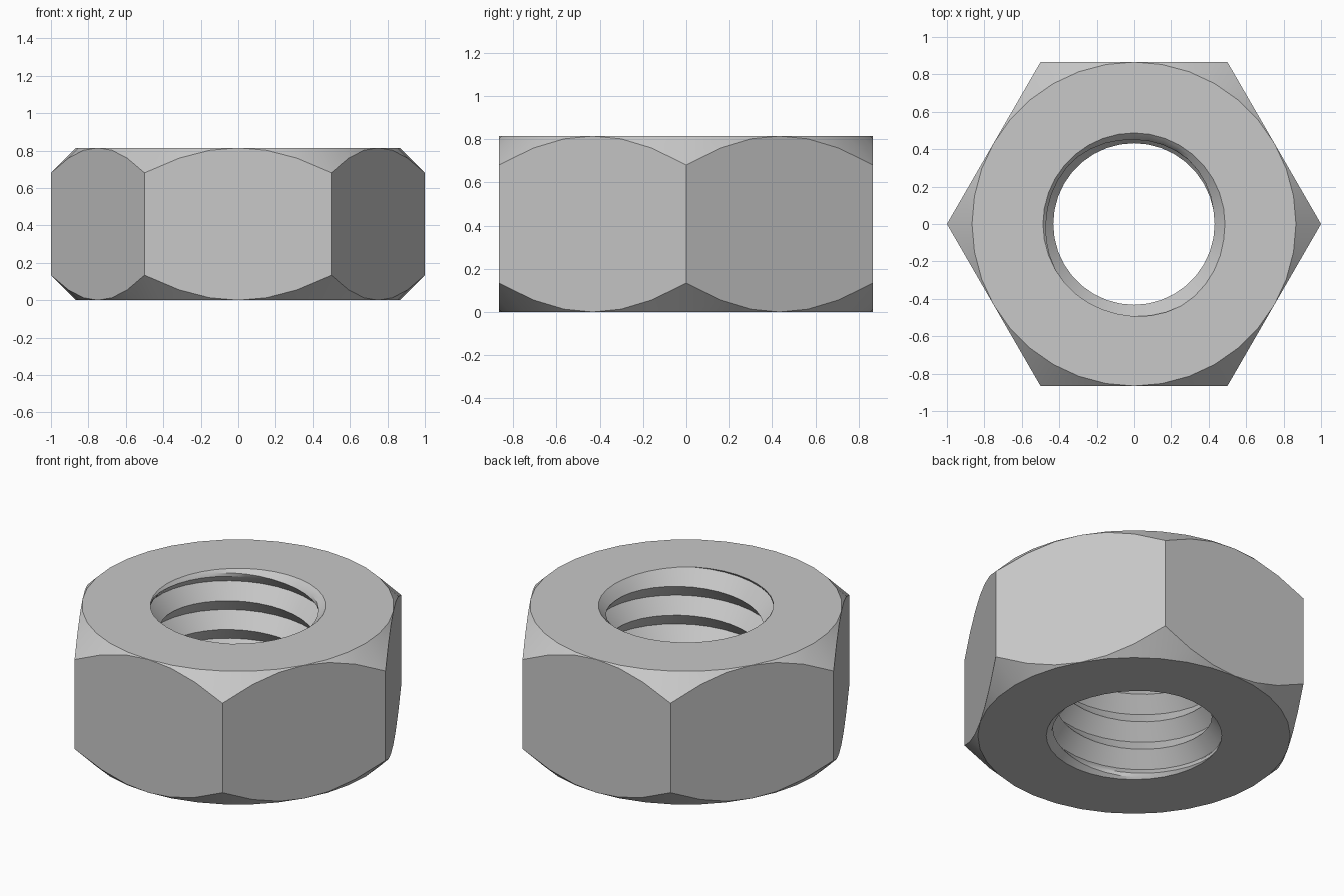
import bpy, bmesh, math

old = bpy.data.objects.get("Cube")
if old:
    bpy.data.objects.remove(old, do_unlink=True)

HEIGHT = 0.815
FLAT = math.sqrt(3) / 2        # centre to hexagon flat
CREST, ROOT = 0.432, 0.507     # thread radii
MOUTH = 0.487                  # countersink radius at both ends
PITCH = 0.176
SEGMENTS = 36
SUB = 4                        # rows per thread flank


def crest_height(angle):
    """Height of one thread crest, rising right-handed around the axis."""
    return HEIGHT - 0.038 + PITCH * (angle - math.pi / 4) / math.tau


def bore_radius(angle, z):
    """V-shaped thread, opened by a 45 degree countersink at each end."""
    phase = ((z - crest_height(angle)) / PITCH) % 1.0
    thread = CREST + (ROOT - CREST) * (1 - abs(2 * phase - 1))
    return max(thread, MOUTH - min(z, HEIGHT - z))


def column(angle):
    """Section of the nut at one angle: outer wall, then the threaded bore."""
    turn = (angle + math.pi / 6) % (math.pi / 3) - math.pi / 6
    hexagon = FLAT / math.cos(math.pi / 6 - abs(turn))
    drop = hexagon - FLAT
    points = [(FLAT, 0), (hexagon, drop), (hexagon, HEIGHT - drop), (FLAT, HEIGHT)]
    points.append((bore_radius(angle, HEIGHT), HEIGHT))
    turns = math.ceil(HEIGHT / PITCH) + 2
    for k in range(2 * SUB, -2 * SUB * turns, -1):
        z = crest_height(angle) + k * PITCH / (2 * SUB)
        z = min(max(z, 0), HEIGHT)
        points.append((bore_radius(angle, z), z))
    points.append((bore_radius(angle, 0), 0))
    return points


# Nut body: bridge neighbouring sections all the way round
bm = bmesh.new()
columns = []
for i in range(SEGMENTS + 1):
    a = math.tau * i / SEGMENTS
    columns.append([bm.verts.new((r * math.cos(a), r * math.sin(a), z))
                    for r, z in column(a)])
for left, right in zip(columns, columns[1:]):
    n = len(left)
    for j in range(n):
        k = (j + 1) % n
        bm.faces.new((left[j], right[j], right[k], left[k]))
bmesh.ops.remove_doubles(bm, verts=bm.verts, dist=0.0001)
bmesh.ops.dissolve_degenerate(bm, dist=0.0001, edges=bm.edges)
bmesh.ops.recalc_face_normals(bm, faces=bm.faces)

mesh = bpy.data.meshes.new("hex_nut")
bm.to_mesh(mesh)
bm.free()
nut = bpy.data.objects.new("hex_nut", mesh)
bpy.context.collection.objects.link(nut)

# Plain steel colour
steel = bpy.data.materials.new("light_grey_steel")
steel.use_nodes = True
colour = (0.58, 0.58, 0.58, 1)
steel.diffuse_color = colour
steel.node_tree.nodes["Principled BSDF"].inputs["Base Color"].default_value = colour
mesh.materials.append(steel)

# Smooth chamfers and thread flanks, crisp edges
bpy.ops.object.select_all(action="DESELECT")
nut.select_set(True)
bpy.context.view_layer.objects.active = nut
bpy.ops.object.shade_smooth_by_angle(angle=math.radians(30))
